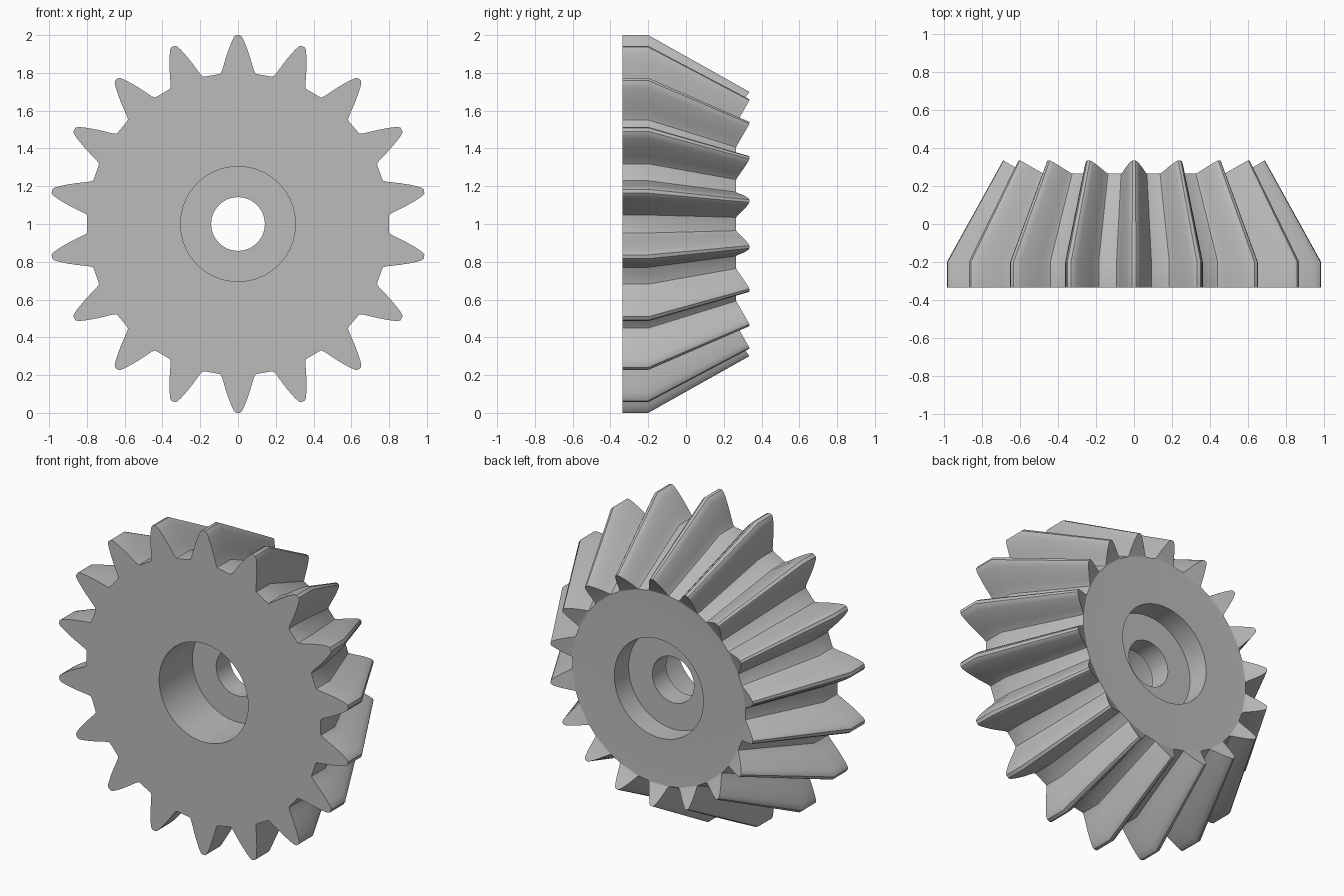
import bpy, bmesh, math

cube = bpy.data.objects.get("Cube")
if cube:
    bpy.data.objects.remove(cube)

TEETH = 18
PITCH = 360 / TEETH
FRONT, SHOULDER, APEX = -0.335, -0.2, 1.583
# Half tooth section: radius, half angle in degrees, from root to tip
HALF = [(0.8, 7.2), (0.802, 6.6), (0.815, 6.0), (0.85, 5.0), (0.89, 4.0),
        (0.93, 2.95), (0.965, 2.0), (0.99, 1.25), (1.0, 0.6)]
SECTION = [(r, -a) for r, a in HALF] + [(r, a) for r, a in reversed(HALF)]
N = len(SECTION)
# Stepped bore: radius and depth, front to back
BORE = [(0.304, FRONT), (0.304, -0.01), (0.142, -0.01),
        (0.142, 0.125), (0.304, 0.125), (0.304, 0.265)]
STEPS = 4

bm = bmesh.new()


def vert(r, y, degrees):
    a = math.radians(degrees)
    return bm.verts.new((r * math.sin(a), y, 1 + r * math.cos(a)))


def back_point(r):
    # Taper toward the apex and stop on the sloping back cone
    k = 0.739 - 0.039 * (r - 0.8) / 0.2
    return r * k, SHOULDER + (APEX - SHOULDER) * (1 - k)


def bridge(a, b):
    n = len(a)
    for i in range(n):
        j = (i + 1) % n
        bm.faces.new((a[i], a[j], b[j], b[i]))


# Toothed outer skin: straight front band, then tapering teeth
rings = [[], [], []]
for t in range(TEETH):
    for r, a in SECTION:
        angle = t * PITCH + a
        rings[0].append(vert(r, FRONT, angle))
        rings[1].append(vert(r, SHOULDER, angle))
        rings[2].append(vert(*back_point(r), angle))
bridge(rings[0], rings[1])
bridge(rings[1], rings[2])

# Stepped bore with a web in the middle
bore = [[vert(r, y, (i - (STEPS - 1) / 2) * PITCH / STEPS)
         for i in range(TEETH * STEPS)] for r, y in BORE]
for a, b in zip(bore, bore[1:]):
    bridge(a, b)

# Front and back faces, with a cap on each tooth end
for outer, inner in ((rings[0], bore[0]), (rings[2], bore[-1])):
    for t in range(TEETH):
        o, i = t * N, t * STEPS
        for j in range(N // 2 - 1):
            bm.faces.new((outer[o + j], outer[o + j + 1],
                          outer[o + N - 2 - j], outer[o + N - 1 - j]))
        bm.faces.new([outer[o], outer[o + N - 1]] + inner[i:i + STEPS][::-1])
        bm.faces.new((outer[o + N - 1], outer[(o + N) % len(outer)],
                      inner[(i + STEPS) % len(inner)], inner[i + STEPS - 1]))

bmesh.ops.recalc_face_normals(bm, faces=bm.faces)
mesh = bpy.data.meshes.new("bevel_gear")
bm.to_mesh(mesh)
bm.free()
gear = bpy.data.objects.new("bevel_gear", mesh)
bpy.context.collection.objects.link(gear)

# Plain grey metal
grey = bpy.data.materials.new("grey_metal")
grey.use_nodes = True
colour = (0.5, 0.5, 0.5, 1)
grey.diffuse_color = colour
grey.node_tree.nodes["Principled BSDF"].inputs["Base Color"].default_value = colour
mesh.materials.append(grey)

bpy.ops.object.select_all(action="DESELECT")
gear.select_set(True)
bpy.context.view_layer.objects.active = gear
bpy.ops.object.shade_smooth_by_angle(angle=math.radians(30))
